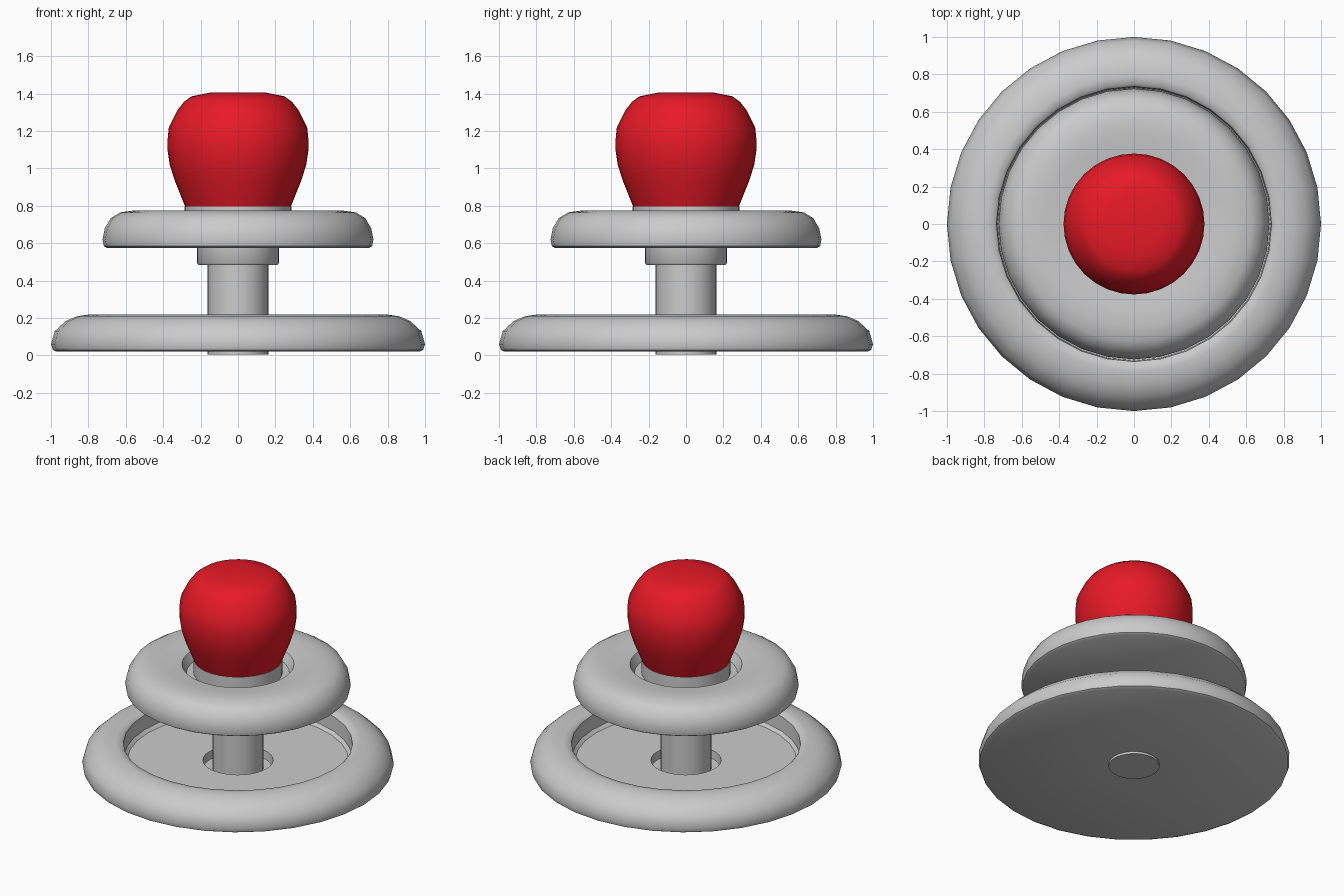
import bpy, bmesh, math

if "Cube" in bpy.data.objects:
    bpy.data.objects.remove(bpy.data.objects["Cube"])

SEGMENTS = 32

def lathe(name, profile, color=None, angle=40):
    """Spin an (r, z) profile around the z axis; r = 0 ends close at a pole."""
    bm = bmesh.new()
    verts = [bm.verts.new((r, 0, z)) for r, z in profile]
    edges = [bm.edges.new(pair) for pair in zip(verts, verts[1:])]
    bmesh.ops.spin(bm, geom=verts + edges, cent=(0, 0, 0), axis=(0, 0, 1),
                   angle=math.tau, steps=SEGMENTS, use_duplicate=False)
    bmesh.ops.remove_doubles(bm, verts=bm.verts[:], dist=0.0005)
    bmesh.ops.recalc_face_normals(bm, faces=bm.faces[:])
    mesh = bpy.data.meshes.new(name)
    bm.to_mesh(mesh)
    bm.free()
    obj = bpy.data.objects.new(name, mesh)
    bpy.context.collection.objects.link(obj)
    if color:
        mat = bpy.data.materials.new(name + "_color")
        mat.diffuse_color = color
        mat.use_nodes = True
        mat.node_tree.nodes["Principled BSDF"].inputs["Base Color"].default_value = mat.diffuse_color
        mesh.materials.append(mat)
    bpy.ops.object.select_all(action='DESELECT')
    obj.select_set(True)
    bpy.context.view_layer.objects.active = obj
    bpy.ops.object.shade_smooth_by_angle(angle=math.radians(angle))
    return obj

# Wide base: flat underside, rounded rim, sunken floor with a hole round the stem
lathe("base_disc", [
    (0.16, 0.02), (0.97, 0.02), (0.99, 0.03), (1.0, 0.06), (0.98, 0.13),
    (0.92, 0.185), (0.86, 0.21), (0.79, 0.22), (0.75, 0.215), (0.735, 0.20),
    (0.73, 0.10), (0.71, 0.08), (0.225, 0.08), (0.22, 0.025), (0.16, 0.02)])

# Upright stem
lathe("stem", [(0, 0.005), (0.163, 0.005), (0.163, 0.60), (0, 0.60)])

# Stepped collar under the upper plate
lathe("lower_collar", [
    (0, 0.485), (0.212, 0.485), (0.22, 0.495), (0.22, 0.60), (0, 0.60)])

# Upper plate: rounded rim, shallow pocket below the knob
lathe("upper_disc", [
    (0, 0.575), (0.70, 0.575), (0.717, 0.585), (0.724, 0.62), (0.712, 0.68),
    (0.68, 0.735), (0.63, 0.765), (0.55, 0.776), (0.47, 0.774), (0.36, 0.76),
    (0.33, 0.70), (0, 0.70)])

# Thin collar seating the knob
lathe("knob_collar", [(0, 0.69), (0.285, 0.69), (0.285, 0.797), (0, 0.797)])

# Red grip knob
lathe("knob", [
    (0, 0.795), (0.282, 0.795), (0.30, 0.84), (0.34, 0.94), (0.365, 1.02),
    (0.377, 1.10), (0.377, 1.15), (0.37, 1.22), (0.325, 1.31), (0.29, 1.355),
    (0.25, 1.385), (0.15, 1.405), (0, 1.405)], color=(0.8, 0.01, 0.02, 1))
